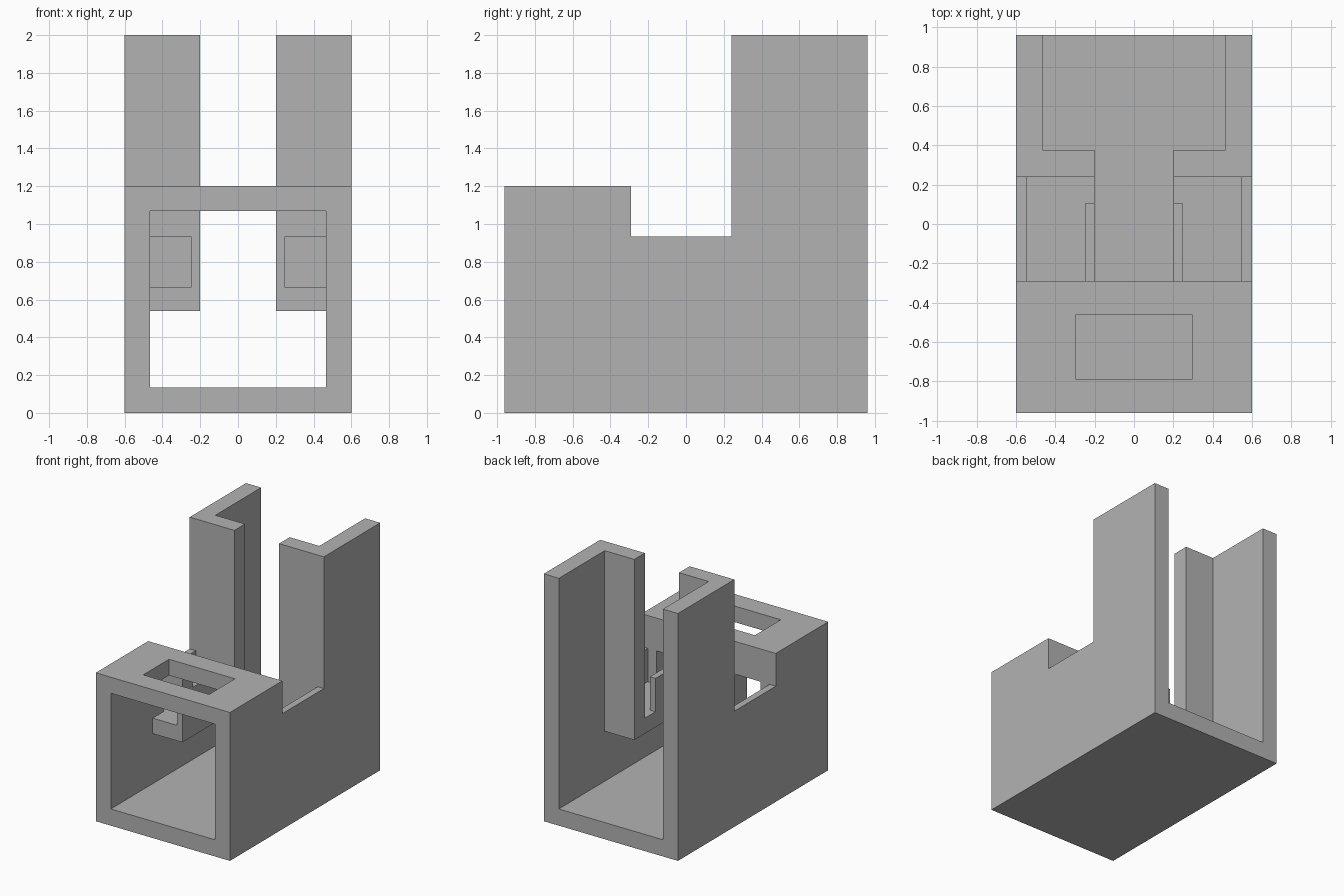
import bpy
import bmesh

cube = bpy.data.objects.get("Cube")
if cube:
    bpy.data.objects.remove(cube, do_unlink=True)

# Main dimensions
HALF_W, HALF_L = 0.6, 0.96      # outer half width and half length
INNER = 0.465                   # inner face of the side walls
SLOT = 0.2                      # half width of the central slot
FLOOR, CEILING = 0.135, 1.07
ROOF, TOP = 1.2, 2.0
SHELF_LOW, SHELF_TOP, SILL = 0.54, 0.665, 0.935
NOTCH_FRONT, NOTCH_BACK = -0.29, 0.24
FRAME_FRONT, FLANGE_BACK = -0.425, 0.375
LIP, POCKET = 0.25, 0.545       # inner lip and pocket limit inside the wall
OUT = 1.2                       # cutter overshoot along y
HIGH = 2.3                      # cutter overshoot along z

grey = bpy.data.materials.new("plain_grey")
grey.use_nodes = True
colour = (0.45, 0.45, 0.45, 1.0)
grey.diffuse_color = colour
grey.node_tree.nodes["Principled BSDF"].inputs["Base Color"].default_value = colour


def extrude_side(name, profile, x0, x1):
    """Extrude a (y, z) outline from x0 to x1."""
    bm = bmesh.new()
    face = bm.faces.new([bm.verts.new((x0, y, z)) for y, z in profile])
    moved = bmesh.ops.extrude_face_region(bm, geom=[face])["geom"]
    verts = [v for v in moved if isinstance(v, bmesh.types.BMVert)]
    for v in verts:
        v.co.x = x1
    bmesh.ops.recalc_face_normals(bm, faces=bm.faces)
    mesh = bpy.data.meshes.new(name)
    bm.to_mesh(mesh)
    bm.free()
    mesh.materials.append(grey)
    obj = bpy.data.objects.new(name, mesh)
    bpy.context.collection.objects.link(obj)
    return obj


def carve(target, x, y, z):
    """Cut a box, given as three (low, high) ranges, out of the target."""
    outline = [(y[0], z[0]), (y[1], z[0]), (y[1], z[1]), (y[0], z[1])]
    cutter = extrude_side("cutter", outline, *x)
    cutter.hide_render = True
    mod = target.modifiers.new("carve", 'BOOLEAN')
    mod.operation = 'DIFFERENCE'
    mod.solver = 'EXACT'
    mod.object = cutter
    graph = bpy.context.evaluated_depsgraph_get()
    graph.update()
    result = bpy.data.meshes.new_from_object(target.evaluated_get(graph))
    target.modifiers.clear()
    target.data = result
    bpy.data.objects.remove(cutter, do_unlink=True)


# Outer block: low front, notched middle, tall back
body = extrude_side("slotted_housing", [
    (-HALF_L, 0), (HALF_L, 0), (HALF_L, TOP), (NOTCH_BACK, TOP),
    (NOTCH_BACK, SILL), (NOTCH_FRONT, SILL), (NOTCH_FRONT, ROOF), (-HALF_L, ROOF),
], -HALF_W, HALF_W)

# Front room, rear channel and the tunnel joining them
carve(body, (-INNER, INNER), (-OUT, FRAME_FRONT), (FLOOR, CEILING))
carve(body, (-INNER, INNER), (FLANGE_BACK, OUT), (FLOOR, HIGH))
carve(body, (-INNER, INNER), (-0.7, 0.7), (FLOOR, SHELF_LOW))

# Central slot, open to the sky behind the roof
carve(body, (-SLOT, SLOT), (-0.7, 0.7), (FLOOR + 0.1, CEILING))
carve(body, (-SLOT, SLOT), (NOTCH_FRONT, 0.7), (FLOOR + 0.2, HIGH))

# Opening in the roof
carve(body, (-0.295, 0.295), (-0.79, -0.46), (CEILING - 0.1, ROOF + 0.1))

# On each side: shelf pocket, front window and gap behind the inner lip
for side in (-1, 1):
    def span(a, b):
        return sorted((side * a, side * b))

    carve(body, span(LIP, POCKET), (NOTCH_FRONT, NOTCH_BACK), (SHELF_TOP, SILL + 0.1))
    carve(body, span(LIP, INNER), (FRAME_FRONT - 0.1, NOTCH_FRONT + 0.1), (SHELF_TOP, SILL))
    carve(body, span(SLOT - 0.1, LIP + 0.1), (0.105, NOTCH_BACK), (SHELF_TOP, SILL + 0.1))

# Merge leftover flat seams
bm = bmesh.new()
bm.from_mesh(body.data)
bmesh.ops.remove_doubles(bm, verts=bm.verts, dist=0.0005)
bmesh.ops.dissolve_limit(bm, angle_limit=0.01, verts=bm.verts, edges=bm.edges)
bm.to_mesh(body.data)
bm.free()
body.data.name = "slotted_housing"
